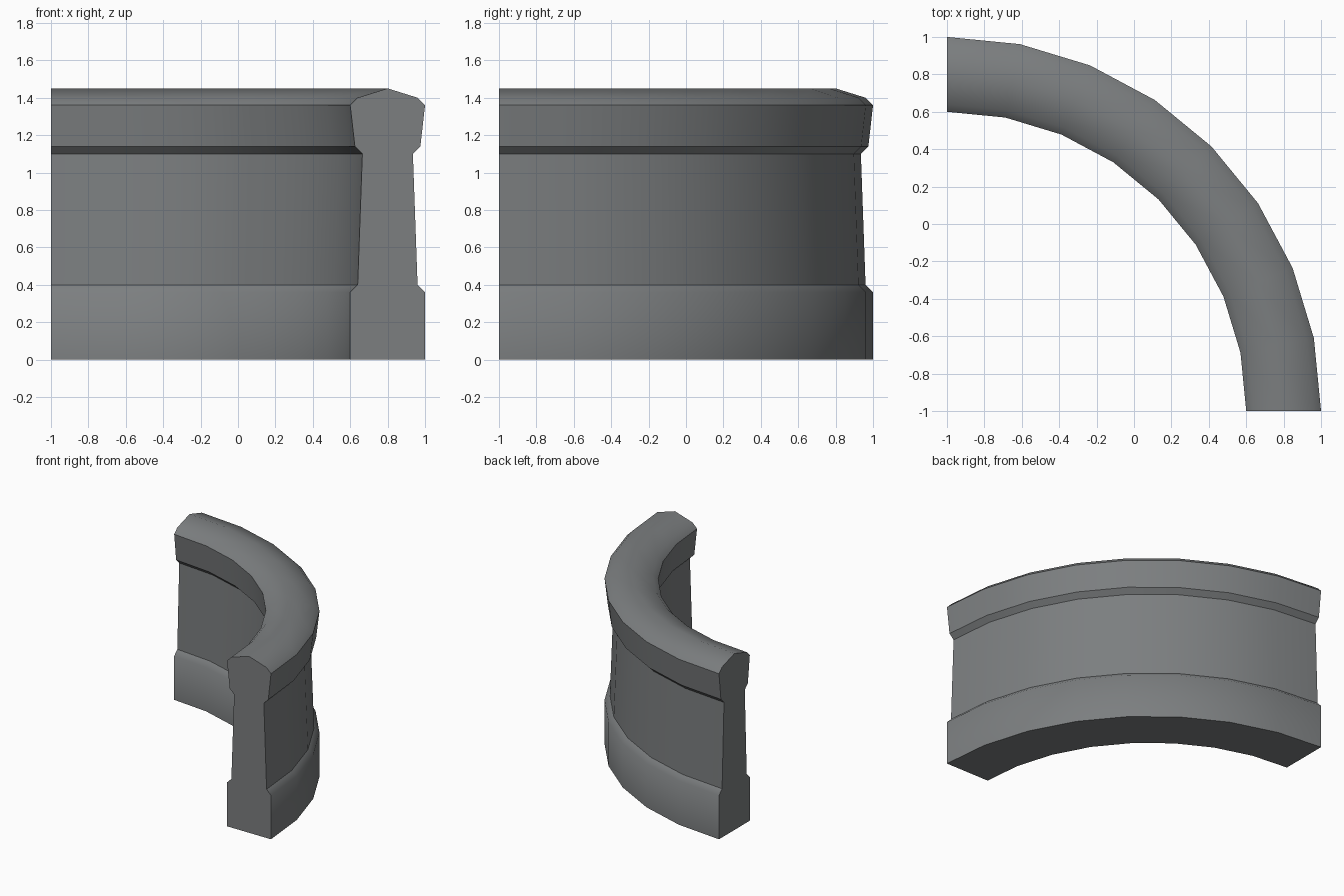
import bpy, bmesh, math

if "Cube" in bpy.data.objects:
    bpy.data.objects.remove(bpy.data.objects["Cube"])

# Wall cross-section: distance from arc centre, height, sharp corner?
PROFILE = [
    (2.00, 0.00, True), (2.00, 0.36, False), (1.96, 0.40, True),
    (1.935, 1.10, True), (1.975, 1.14, True), (2.00, 1.36, True),
    (1.96, 1.40, False), (1.80, 1.45, False), (1.64, 1.40, False),
    (1.60, 1.36, True), (1.625, 1.14, True), (1.665, 1.10, True),
    (1.64, 0.40, True), (1.60, 0.36, False), (1.60, 0.00, True),
]
SEGMENTS = 8
CENTRE = -1.0

stone = bpy.data.materials.new("grey stone")
stone.diffuse_color = (0.2, 0.21, 0.215, 1)
stone.use_nodes = True
stone.node_tree.nodes["Principled BSDF"].inputs["Base Color"].default_value = stone.diffuse_color

# Sweep the cross-section through a quarter circle
bm = bmesh.new()
rings = []
for i in range(SEGMENTS + 1):
    a = math.pi / 2 * i / SEGMENTS
    rings.append([bm.verts.new((CENTRE + r * math.cos(a), CENTRE + r * math.sin(a), z))
                  for r, z, _ in PROFILE])
n = len(PROFILE)
for lower, upper in zip(rings, rings[1:]):
    for j in range(n):
        k = (j + 1) % n
        bm.faces.new((lower[j], upper[j], upper[k], lower[k])).smooth = True
    # Crisp moulding lines along the wall
    for j, (_, _, sharp) in enumerate(PROFILE):
        bm.edges.get((lower[j], upper[j])).smooth = not sharp

# Flat end caps
for ring in (rings[0], rings[-1]):
    cap = bm.faces.new(ring)
    for e in cap.edges:
        e.smooth = False
bmesh.ops.recalc_face_normals(bm, faces=bm.faces[:])

mesh = bpy.data.meshes.new("curved_wall")
bm.to_mesh(mesh)
bm.free()
mesh.materials.append(stone)
wall = bpy.data.objects.new("curved_wall", mesh)
bpy.context.collection.objects.link(wall)
